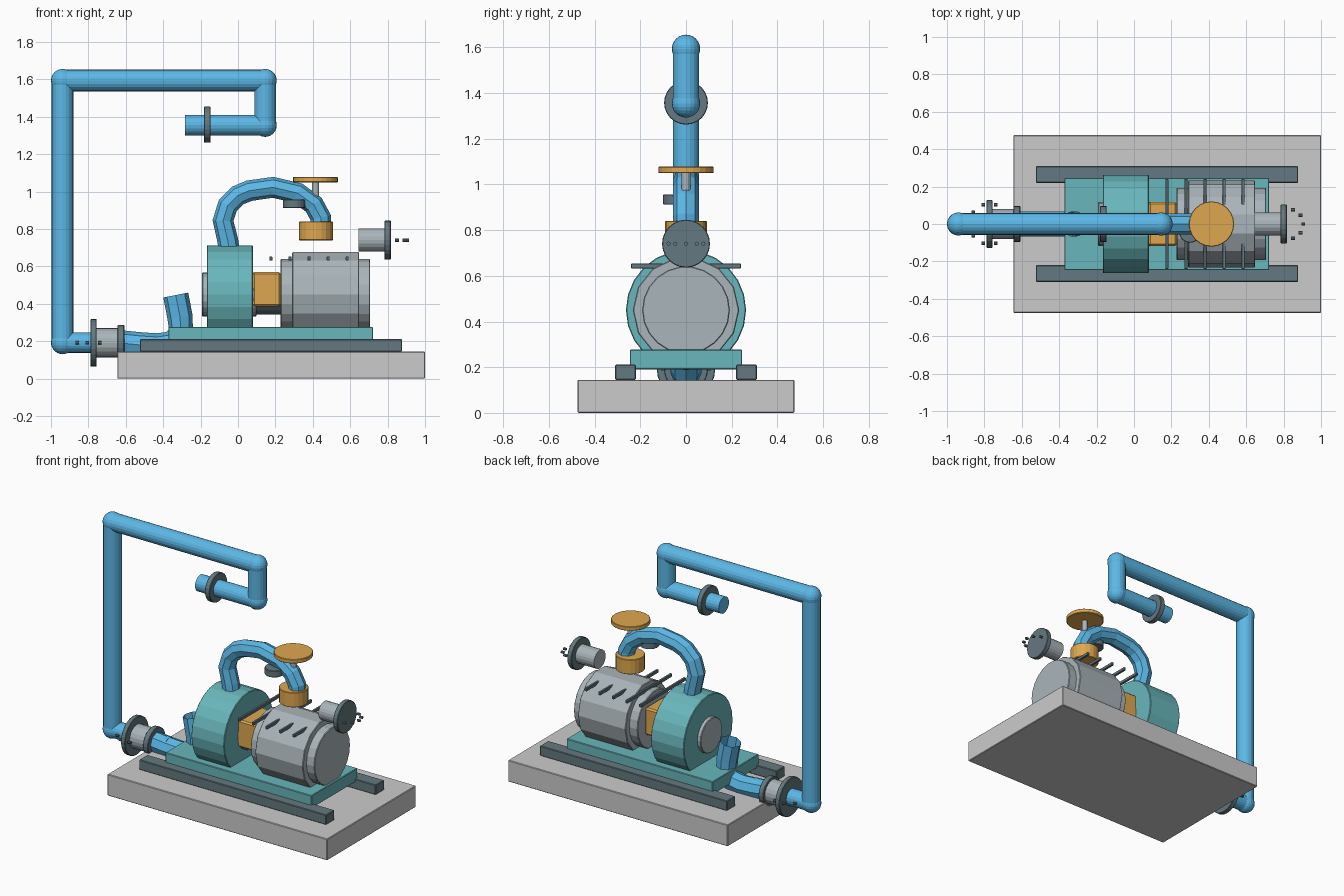
import bpy
import math
from mathutils import Vector

if "Cube" in bpy.data.objects:
    bpy.data.objects.remove(bpy.data.objects["Cube"])


def material(name, rgb):
    m = bpy.data.materials.new(name)
    m.diffuse_color = (*rgb, 1)
    m.use_nodes = True
    m.node_tree.nodes["Principled BSDF"].inputs["Base Color"].default_value = m.diffuse_color
    return m


BLUE = material("pipe_blue", (0.107, 0.48, 0.80))
TEAL = material("casing_teal", (0.14, 0.47, 0.50))
ORANGE = material("valve_orange", (0.74, 0.39, 0.08))
DARK = material("dark_steel", (0.127, 0.19, 0.215))
STEEL = material("light_steel", (0.40, 0.46, 0.49))
STONE = material("concrete", (0.54, 0.54, 0.52))


def finish(obj, name, mat, bevel=0):
    obj.name = name
    obj.data.materials.append(mat)
    if bevel:
        b = obj.modifiers.new("bevel", "BEVEL")
        b.width = bevel
        b.segments = 1
    return obj


def box(name, x, y, z, mat, bevel=0.004):
    lo, hi = Vector((x[0], y[0], z[0])), Vector((x[1], y[1], z[1]))
    bpy.ops.mesh.primitive_cube_add(size=1, location=(lo + hi) / 2)
    o = bpy.context.object
    o.scale = hi - lo
    bpy.ops.object.transform_apply(location=False, rotation=False, scale=True)
    return finish(o, name, mat, bevel)


def rod(name, a, b, r, mat, sides=20, bevel=0):
    """Cylinder between two points on an x or z line."""
    a, b = Vector(a), Vector(b)
    d = b - a
    rot = (0, math.pi / 2, 0) if abs(d.x) > abs(d.z) else (0, 0, 0)
    bpy.ops.mesh.primitive_cylinder_add(vertices=sides, radius=r, depth=d.length,
                                        location=(a + b) / 2, rotation=rot)
    return finish(bpy.context.object, name, mat, bevel)


def xrod(name, x0, x1, z, r, mat, sides=20, bevel=0):
    return rod(name, (x0, 0, z), (x1, 0, z), r, mat, sides, bevel)


def bent_pipe(name, points, r):
    """Open low-poly tube along x,z points."""
    c = bpy.data.curves.new(name, "CURVE")
    c.dimensions = "3D"
    c.bevel_depth = r
    c.bevel_resolution = 2
    s = c.splines.new("POLY")
    s.points.add(len(points) - 1)
    for p, (x, z) in zip(s.points, points):
        p.co = (x, 0, z, 1)
    s.use_smooth = False
    o = bpy.data.objects.new(name, c)
    bpy.context.collection.objects.link(o)
    return finish(o, name, BLUE)


def bolt_ring(name, cx, z, radius, count=10):
    for i in range(count):
        t = 2 * math.pi * i / count
        x, y = cx + radius * math.cos(t), radius * math.sin(t)
        rod(f"{name}_{i}", (x - 0.01, y, z), (x + 0.01, y, z), 0.009, DARK, 8)


# Foundation, skid rails and base plate
box("foundation", (-0.645, 1.0), (-0.475, 0.475), (0, 0.145), STONE)
for side, y in (("front", (-0.31, -0.22)), ("back", (0.22, 0.31))):
    box(f"{side}_rail", (-0.524, 0.877), y, (0.145, 0.212), DARK)
box("base_plate", (-0.372, 0.722), (-0.246, 0.246), (0.19, 0.277), TEAL)

# Pump casing, hub and coupling
xrod("pump_casing", -0.167, 0.08, 0.45, 0.263, TEAL, 24, 0.004)
xrod("pump_hub", -0.192, 0.10, 0.45, 0.117, STEEL, 20, 0.004)
xrod("coupling", 0.09, 0.24, 0.45, 0.107, DARK, 20)
box("coupling_guard", (0.078, 0.228), (-0.118, 0.118), (0.387, 0.57), ORANGE, 0.01)

# Motor body, end caps and cross fins
xrod("motor_caps", 0.228, 0.706, 0.45, 0.192, STEEL, 22, 0.004)
xrod("motor_body", 0.29, 0.647, 0.45, 0.233, STEEL, 14, 0.004)
for i in range(5):
    x = 0.176 + 0.102 * i
    box(f"motor_fin_{i}", (x - 0.008, x + 0.008), (-0.24, 0.24), (0.632, 0.653), DARK, 0.002)

# Outlet nozzle with flange and bolts
xrod("outlet_nozzle", 0.645, 0.79, 0.741, 0.062, STEEL, 20)
xrod("outlet_flange", 0.784, 0.817, 0.741, 0.105, DARK, 24, 0.003)
bolt_ring("outlet_bolt", 0.825, 0.741, 0.08)

# Curved discharge pipe and suction elbow
bent_pipe("discharge_pipe", [(-0.045, 0.67), (-0.055, 0.74), (-0.08, 0.845), (-0.055, 0.925),
                             (0.0, 0.98), (0.06, 1.005), (0.187, 1.023), (0.32, 0.992),
                             (0.405, 0.93), (0.443, 0.86), (0.443, 0.80)], 0.056)
bent_pipe("suction_elbow", [(-0.62, 0.19), (-0.52, 0.18), (-0.43, 0.175), (-0.35, 0.19),
                            (-0.305, 0.24), (-0.31, 0.33), (-0.333, 0.447)], 0.068)

# Valve with stem and handwheel, and the gauge beside it
rod("valve_body", (0.417, 0, 0.74), (0.417, 0, 0.84), 0.091, ORANGE, 20, 0.003)
rod("valve_stem", (0.415, 0, 0.82), (0.415, 0, 1.06), 0.019, STEEL, 12)
rod("handwheel", (0.414, 0, 1.05), (0.414, 0, 1.078), 0.121, ORANGE, 24, 0.003)
rod("gauge", (0.30, -0.04, 0.912), (0.30, -0.04, 0.957), 0.06, DARK, 20, 0.003)

# Suction flanges on the lower pipe
xrod("suction_flange_outer", -0.788, -0.756, 0.192, 0.128, DARK, 24, 0.003)
xrod("suction_hub", -0.76, -0.64, 0.192, 0.079, STEEL, 20)
xrod("suction_flange_inner", -0.645, -0.608, 0.19, 0.096, DARK, 24, 0.003)
bolt_ring("suction_bolt", -0.772, 0.192, 0.108)

# Pipe loop with ball elbows and the end flange
route = [(-0.513, 0.193), (-0.938, 0.193), (-0.938, 1.594), (0.145, 1.594),
         (0.145, 1.355), (-0.283, 1.355)]
for i, ((x0, z0), (x1, z1)) in enumerate(zip(route, route[1:])):
    r = 0.055 if i in (0, 4) else 0.058
    rod(f"loop_pipe_{i}", (x0, 0, z0), (x1, 0, z1), r, BLUE, 20)
for i, (x, z) in enumerate(route[1:-1]):
    bpy.ops.mesh.primitive_uv_sphere_add(segments=20, ring_count=12, radius=0.062,
                                         location=(x, 0, z))
    finish(bpy.context.object, f"loop_elbow_{i}", BLUE)
xrod("end_flange", -0.182, -0.146, 1.358, 0.096, DARK, 24, 0.003)
